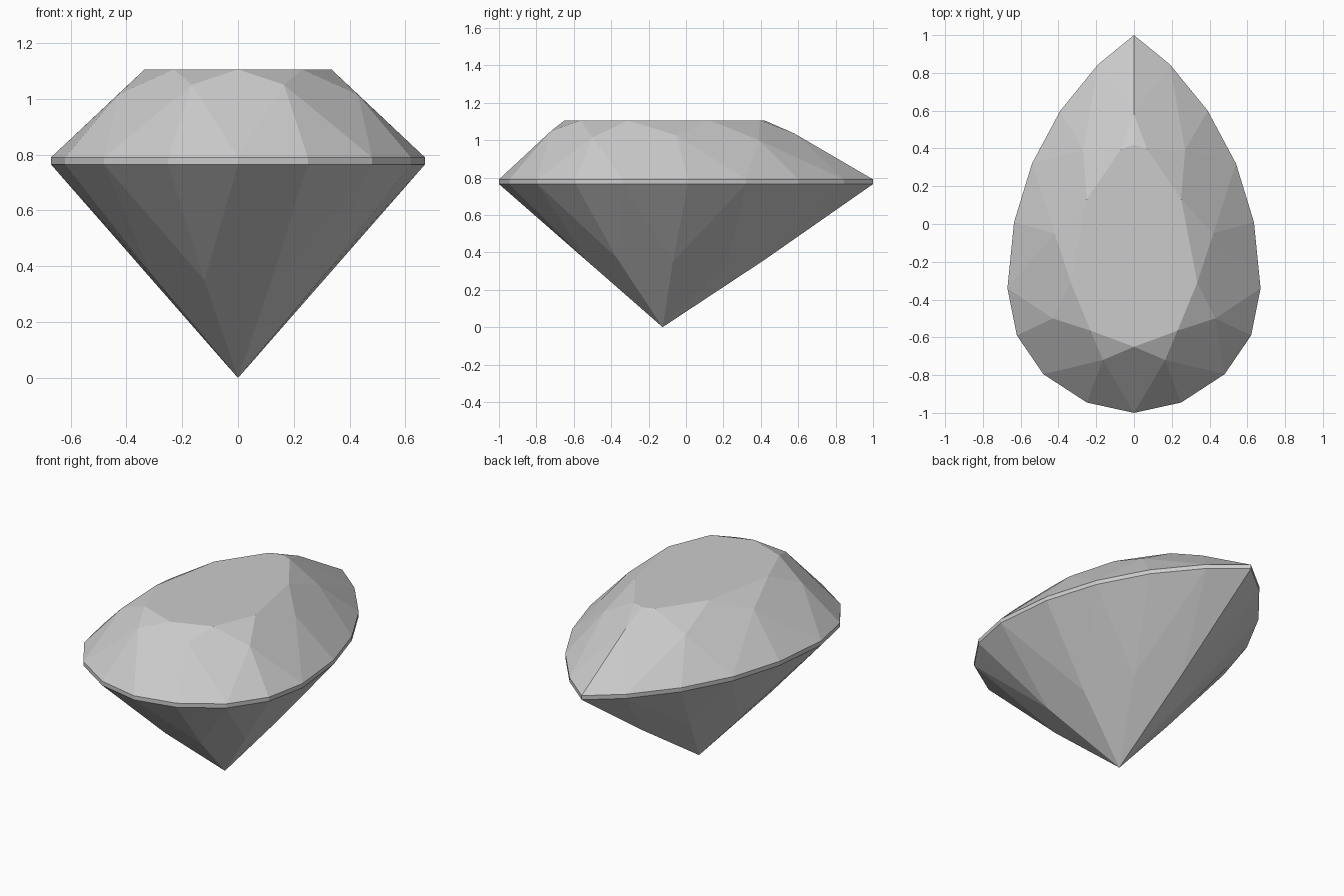
import bpy
import bmesh

cube = bpy.data.objects.get("Cube")
if cube:
    bpy.data.objects.remove(cube)

GIRDLE_LOW, GIRDLE_HIGH, TABLE = 0.765, 0.79, 1.105

# Half outlines, from the pointed back round the left side to the round front
outline = [(0, 1), (.19, .845), (.39, .6), (.54, .32), (.635, .01),
           (.67, -.34), (.62, -.59), (.48, -.795), (.25, -.945), (0, -1)]
table_half = [(.07, .395), (.25, .13), (.335, -.31), (.23, -.565), (0, -.65)]
crown_half = [(0, .58, 1.035), (.27, .39, 1.0), (.42, -.05, 1.025),
              (.43, -.5, 1.015), (.165, -.72, 1.05)]
pavilion_half = [(0, .42, .36), (.19, .225, .36), (.3, -.07, .35),
                 (.31, -.37, .37), (.12, -.525, .35)]

bm = bmesh.new()


def ring(half, z=None):
    """Mirror a half outline across x = 0 into a closed ring of vertices."""
    points = half + [(-p[0], *p[1:]) for p in reversed(half) if p[0] > 0]
    return [bm.verts.new((p[0], p[1], p[2] if z is None else z)) for p in points]


high = ring(outline, GIRDLE_HIGH)
low = ring(outline, GIRDLE_LOW)
table = ring(table_half, TABLE)
crown = ring(crown_half)
pavilion = ring(pavilion_half)
back_tip = bm.verts.new((0, .42, TABLE))
culet = bm.verts.new((0, -.125, 0))

# Table and the back star facets
bm.faces.new(table + [back_tip])
bm.faces.new((table[-1], crown[0], back_tip))
bm.faces.new((back_tip, crown[0], table[0]))

n = len(table)
for i in range(n):
    g0, g1, g2 = 2 * i, 2 * i + 1, (2 * i + 2) % (2 * n)
    j = (i + 1) % n
    # Crown: kite, two girdle facets and a star
    bm.faces.new((table[i], crown[i], high[g1], crown[j]))
    bm.faces.new((crown[i], high[g0], high[g1]))
    bm.faces.new((crown[j], high[g1], high[g2]))
    if j:
        bm.faces.new((table[i], crown[j], table[j]))
    # Pavilion: main facet and two girdle facets
    bm.faces.new((culet, pavilion[j], low[g1], pavilion[i]))
    bm.faces.new((pavilion[i], low[g1], low[g0]))
    bm.faces.new((pavilion[j], low[g2], low[g1]))

# Girdle band
for i in range(len(high)):
    j = (i + 1) % len(high)
    bm.faces.new((low[i], low[j], high[j], high[i]))

bmesh.ops.recalc_face_normals(bm, faces=bm.faces)
mesh = bpy.data.meshes.new("pear_cut_gem")
bm.to_mesh(mesh)
bm.free()

# Single pale grey colour
grey = bpy.data.materials.new("pale_grey")
grey.use_nodes = True
colour = (.6, .6, .6, 1)
grey.diffuse_color = colour
grey.node_tree.nodes["Principled BSDF"].inputs["Base Color"].default_value = colour
mesh.materials.append(grey)

gem = bpy.data.objects.new("pear_cut_gem", mesh)
bpy.context.scene.collection.objects.link(gem)
